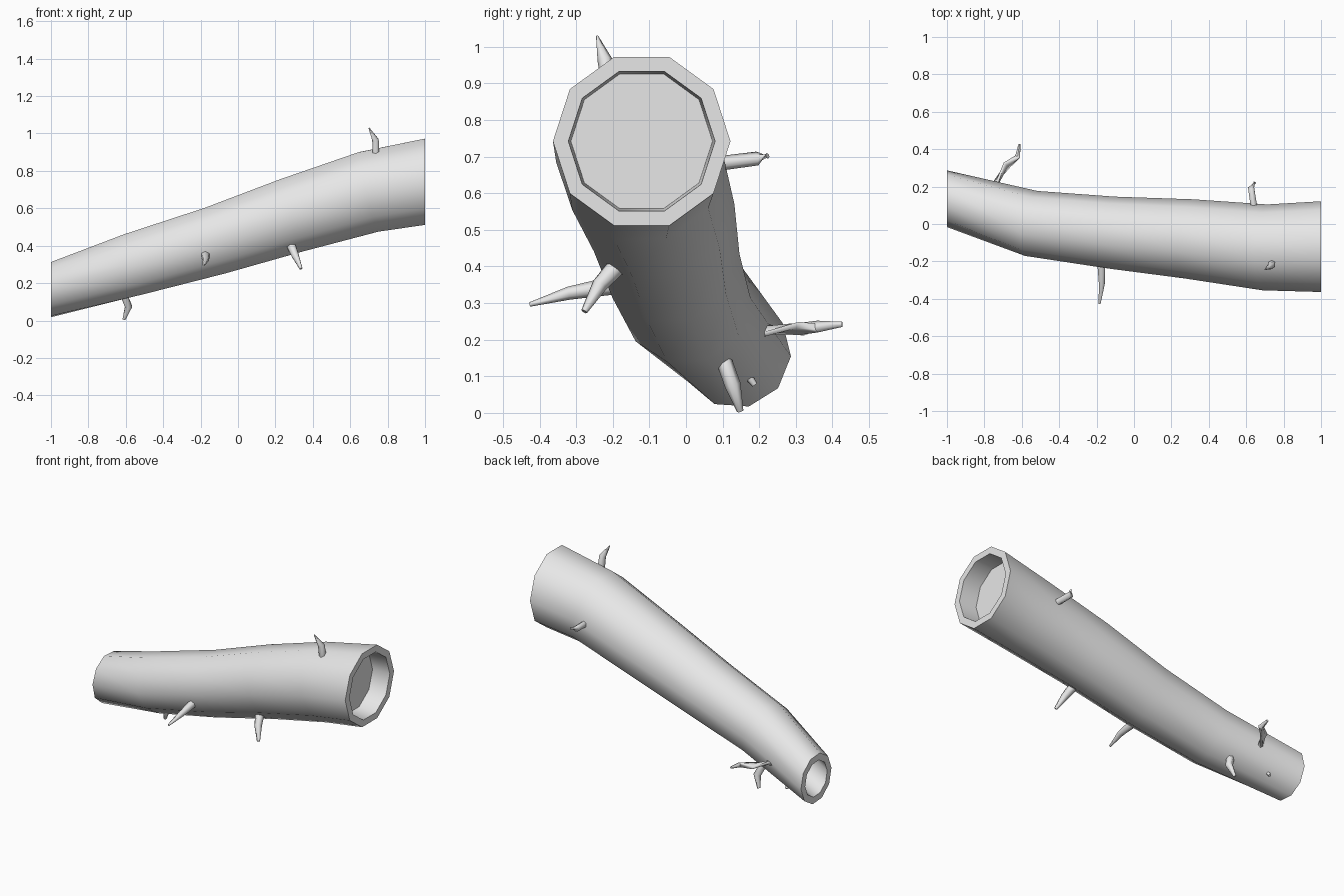
import bpy, bmesh, math
from mathutils import Vector

cube = bpy.data.objects.get("Cube")
if cube:
    bpy.data.objects.remove(cube)

bark = bpy.data.materials.new("pale_grey_bark")
bark.use_nodes = True
bark.diffuse_color = (0.8, 0.8, 0.8, 1)
bark.node_tree.nodes["Principled BSDF"].inputs["Base Color"].default_value = (0.8, 0.8, 0.8, 1)


def ring(center, tangent, radius, sides, turn=0):
    """Points of a polygon standing square to the tangent."""
    t = Vector(tangent).normalized()
    ref = Vector((0, 1, 0)) if abs(t.y) < 0.8 else Vector((0, 0, 1))
    u = (ref - t * t.dot(ref)).normalized()
    w = t.cross(u)
    angles = [math.tau * i / sides + turn for i in range(sides)]
    return [Vector(center) + radius * (u * math.cos(a) + w * math.sin(a)) for a in angles]


def loft(name, rings):
    """Skin a list of rings and close both ends."""
    bm = bmesh.new()
    loops = [[bm.verts.new(p) for p in r] for r in rings]
    n = len(loops[0])
    for a, b in zip(loops, loops[1:]):
        for i in range(n):
            j = (i + 1) % n
            bm.faces.new((a[i], a[j], b[j], b[i]))
    bm.faces.new(loops[0])
    bm.faces.new(loops[-1])
    bmesh.ops.recalc_face_normals(bm, faces=bm.faces)
    mesh = bpy.data.meshes.new(name)
    bm.to_mesh(mesh)
    bm.free()
    mesh.materials.append(bark)
    obj = bpy.data.objects.new(name, mesh)
    bpy.context.collection.objects.link(obj)
    bpy.ops.object.select_all(action='DESELECT')
    obj.select_set(True)
    bpy.context.view_layer.objects.active = obj
    bpy.ops.object.shade_smooth_by_angle(angle=math.radians(62))
    return obj


def tangents(points):
    last = len(points) - 1
    return [points[min(i + 1, last)] - points[max(i - 1, 0)] for i in range(last + 1)]


# Hollow log: centre line with radius, recessed at both ends
stations = [(-1, .135, .165, .152), (-.55, .003, .303, .177), (-.12, -.046, .428, .193),
            (.295, -.08, .565, .213), (.70, -.125, .688, .23), (1, -.121, .742, .2425)]
centers = [Vector(s[:3]) for s in stations]
dirs = tangents(centers)
dirs[0] = dirs[-1] = Vector((1, 0, 0))
shell = [ring(c, d, s[3], 10) for c, d, s in zip(centers, dirs, stations)]
shell[0] = ring(centers[0], dirs[0], stations[0][3], 10, math.radians(-4))
wall = 0.042


def recess(end, depth, taper):
    """Inner rim and floor of the hollow at one end."""
    inward = (centers[1] - centers[0]) if end == 0 else Vector((-1, 0, 0))
    inward = inward * (depth / abs(inward.x))
    r = stations[end][3] - wall
    turn = math.radians(-4) if end == 0 else 0
    return [ring(centers[end] + inward * k, dirs[end], r * f, 10, turn)
            for k, f in ((0, 1), (1, taper))]


loft("hollow_log", recess(0, .3, 1)[::-1] + shell + recess(-1, .115, .965))

# Broken twigs: path points with radius
twigs = {
    "top_twig": [(.737, -.21, .89, .021), (.735, -.222, .965, .02), (.70, -.243, 1.03, .003)],
    "back_twig": [(.643, .08, .68, .02), (.626, .195, .695, .019), (.647, .223, .702, .008)],
    "front_twig": [(-.175, -.19, .35, .026), (-.172, -.32, .327, .018), (-.184, -.427, .296, .006)],
    "lower_front_twig": [(.28, -.18, .41, .028), (.305, -.235, .35, .022), (.337, -.278, .277, .009)],
    "bottom_twig": [(-.612, .105, .14, .022), (-.585, .128, .075, .022), (-.61, .148, .005, .009)],
    "small_end_twig": [(-.75, .20, .225, .02), (-.68, .315, .23, .021),
                       (-.622, .36, .236, .016), (-.612, .427, .242, .007)],
    "underside_stub": [(-.83, .17, .10, .012), (-.83, .188, .076, .008)],
}
for name, path in twigs.items():
    pts = [Vector(p[:3]) for p in path]
    loft(name, [ring(p, t, s[3], 6) for p, t, s in zip(pts, tangents(pts), path)])
